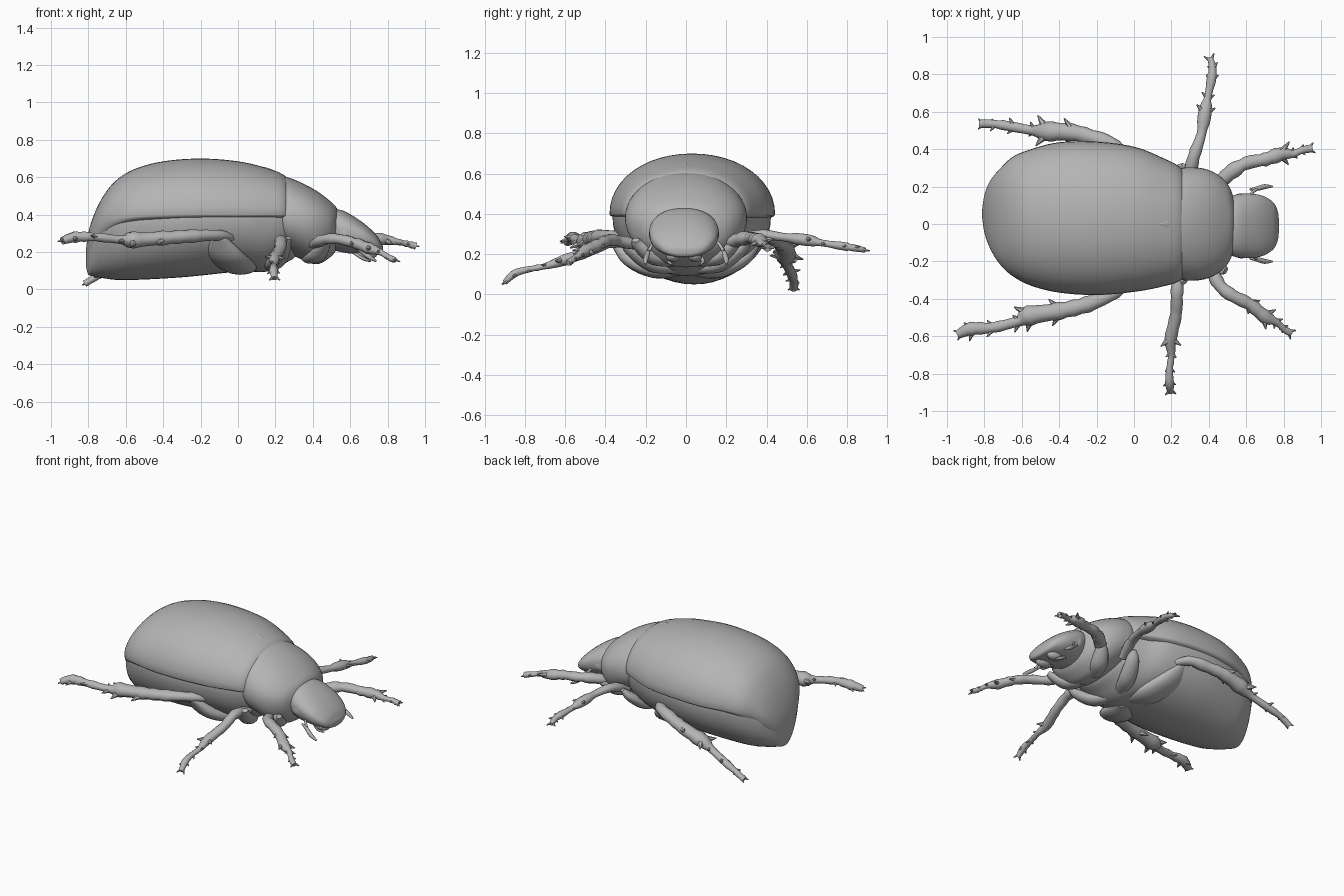
import bpy, bmesh, math, random
from mathutils import Vector

random.seed(4)
grey = bpy.data.materials.new("beetle grey")
grey.diffuse_color = (0.46, 0.46, 0.46, 1)


def refine(rows, steps):
    """Catmull-Rom interpolation of rows of numbers."""
    out = []
    for i in range(len(rows) - 1):
        a, b = rows[max(i - 1, 0)], rows[i]
        c, d = rows[i + 1], rows[min(i + 2, len(rows) - 1)]
        for s in range(steps):
            t = s / steps
            out.append([0.5 * (2 * q + (r - p) * t + (2 * p - 5 * q + 4 * r - w) * t * t
                               + (3 * q - p - 3 * r + w) * t ** 3)
                        for p, q, r, w in zip(a, b, c, d)])
    return out + [list(rows[-1])]


def skin(bm, rings):
    """Join rings of points into a closed surface."""
    vr = [[bm.verts.new(p) for p in ring] for ring in rings]
    n = len(vr[0])
    for a, b in zip(vr, vr[1:]):
        for i in range(n):
            bm.faces.new((a[i], a[(i + 1) % n], b[(i + 1) % n], b[i]))
    for ring in (vr[0], vr[-1]):
        mid = bm.verts.new(sum((v.co for v in ring), Vector()) / n)
        for i in range(n):
            bm.faces.new((ring[i], ring[(i + 1) % n], mid))


def finish(name, bm, angle=50):
    bmesh.ops.recalc_face_normals(bm, faces=bm.faces)
    me = bpy.data.meshes.new(name)
    bm.to_mesh(me)
    bm.free()
    for p in me.polygons:
        p.use_smooth = True
    me.set_sharp_from_angle(angle=math.radians(angle))
    me.materials.append(grey)
    ob = bpy.data.objects.new(name, me)
    bpy.context.collection.objects.link(ob)
    return ob


def hull(name, rows, power=1.0, steps=6, n=48):
    """Body part from stations: x, centre y, half width, middle z, height up, depth down."""
    rings = []
    for x, cy, hw, zm, up, down in refine(rows, steps):
        ring = []
        for i in range(n):
            c, s = math.cos(math.tau * i / n), math.sin(math.tau * i / n)
            y = cy + hw * math.copysign(abs(c) ** power, c)
            z = zm + (up if s > 0 else down) * math.copysign(abs(s) ** power, s)
            ring.append(Vector((x, y, z)))
        rings.append(ring)
    bm = bmesh.new()
    skin(bm, rings)
    return finish(name, bm)


def tube(bm, pts, steps=4, n=10, flat=1.0, jitter=0.0):
    """Round limb along points x, y, z, radius."""
    rows = refine(pts, steps)
    rings = []
    for i, (x, y, z, r) in enumerate(rows):
        t = (Vector(rows[min(i + 1, len(rows) - 1)][:3]) - Vector(rows[max(i - 1, 0)][:3])).normalized()
        side = t.cross(Vector((0, 0, 1))).normalized()
        up = side.cross(t)
        r = max(r, 0.003) * (1 + random.uniform(-jitter, jitter))
        rings.append([Vector((x, y, z)) + side * r * math.cos(math.tau * k / n)
                      + up * r * flat * math.sin(math.tau * k / n) for k in range(n)])
    skin(bm, rings)


def spine(bm, base, direction, length, r):
    tip = base + direction.normalized() * length
    tube(bm, [(*base, r), (*tip, 0.002)], 1, 6)


def leg(name, pts, spines_from):
    """Leg with spines along the shin and two claws on the last point."""
    bm = bmesh.new()
    tube(bm, pts, 4, 10, 0.85, 0.1)
    for i in range(spines_from, len(pts) - 1):
        p, q = Vector(pts[i][:3]), Vector(pts[i + 1][:3])
        t = (q - p).normalized()
        side = t.cross(Vector((0, 0, 1))).normalized()
        for s in (-1, 1):
            d = side * s + t * 0.8 + Vector((0, 0, random.uniform(-0.5, 0.5)))
            spine(bm, p - t * 0.01, d, pts[i][3] * random.uniform(1.7, 2.3), pts[i][3] * 0.7)
    end = Vector(pts[-1][:3])
    t = (end - Vector(pts[-2][:3])).normalized()
    side = t.cross(Vector((0, 0, 1))).normalized()
    for s in (-1, 1):
        spine(bm, end - t * 0.02, t + side * s * 0.8, 0.045, 0.012)
    return finish(name, bm)


def ball(name, loc, size):
    bm = bmesh.new()
    bmesh.ops.create_uvsphere(bm, u_segments=20, v_segments=12, radius=1)
    for v in bm.verts:
        v.co = Vector(loc) + Vector(a * b for a, b in zip(v.co, size))
    return finish(name, bm)


# Wing cases, belly, thorax shield and head
hull("wing_cases", [
    (-0.812, .055, .02, .20, .02, .03), (-0.80, .055, .10, .25, .055, .10),
    (-0.77, .05, .18, .31, .09, .14), (-0.72, .04, .252, .36, .14, .14),
    (-0.65, .04, .318, .38, .205, .10), (-0.55, .035, .365, .39, .255, .06),
    (-0.4, .035, .402, .395, .29, .05), (-0.2, .03, .41, .40, .30, .05),
    (0.0, .025, .388, .40, .285, .05), (0.15, .01, .345, .40, .25, .04),
    (0.25, 0, .30, .40, .208, .04), (0.29, 0, .22, .40, .14, .04)], 0.97)
hull("belly", [
    (-0.812, .055, .02, .17, .03, .05), (-0.80, .055, .09, .22, .06, .14),
    (-0.77, .05, .165, .27, .07, .20), (-0.72, .045, .24, .32, .08, .26),
    (-0.6, .04, .33, .38, .08, .33), (-0.3, .03, .392, .39, .1, .325),
    (0.0, .02, .372, .40, .1, .305), (0.15, 0, .32, .40, .1, .305),
    (0.25, 0, .28, .39, .08, .25), (0.31, 0, .22, .38, .08, .2), (0.34, 0, .12, .36, .05, .1)], 0.95)
hull("thorax_shield", [
    (0.20, 0, .16, .43, .155, .1), (0.235, 0, .285, .39, .217, .17),
    (0.33, 0, .302, .375, .20, .21), (0.42, 0, .28, .36, .167, .225),
    (0.49, 0, .228, .35, .125, .18), (0.525, 0, .165, .34, .10, .13),
    (0.542, 0, .09, .34, .06, .08)], 0.97)
hull("head", [
    (0.47, -.01, .14, .34, .09, .12), (0.55, -.01, .168, .32, .105, .12),
    (0.62, -.01, .172, .30, .09, .11), (0.69, -.01, .16, .275, .065, .09),
    (0.745, -.01, .125, .245, .04, .06), (0.768, -.01, .08, .225, .02, .035),
    (0.775, -.01, .03, .22, .01, .015)], 0.92)
hull("scutellum", [(0.14, .0, .01, .64, .015, .03), (0.18, 0, .04, .622, .02, .03),
                   (0.23, 0, .07, .597, .022, .03)], steps=3, n=16)

# Paired head parts and thighs
for s, side in ((1, "left"), (-1, "right")):
    ball(side + "_eye", (0.575, -.01 + s * 0.142, .30), (.045, .032, .045))
    ball(side + "_jaw", (0.69, -.01 + s * 0.055, .19), (.055, .035, .03))
    bm = bmesh.new()
    tube(bm, [(0.61, s * .13, .28, .010), (0.63, s * .165, .25, .008),
              (0.655, s * .185, .215, .009)], 3, 8)
    tube(bm, [(0.62, s * .185, .23, .005), (0.66, s * .19, .205, .012),
              (0.70, s * .20, .175, .013), (0.74, s * .20, .15, .005)], 3, 8)
    finish(side + "_antenna", bm)
    bm = bmesh.new()
    tube(bm, [(0.62, s * .06, .2, .012), (0.67, s * .085, .165, .010), (0.71, s * .07, .15, .004)], 3, 8)
    finish(side + "_mouth_feeler", bm)
    # Thighs pressed against the underside
    bm = bmesh.new()
    tube(bm, [(0.06, s * .04, .115, .05), (0.0, s * .15, .13, .10),
              (-0.07, s * .27, .19, .10), (-0.10, s * .35, .265, .05), (-0.11, s * .38, .295, .015)], 5, 16, 0.5)
    finish(side + "_hind_thigh", bm)
    bm = bmesh.new()
    tube(bm, [(0.16, s * .06, .13, .04), (0.20, s * .17, .15, .055),
              (0.24, s * .27, .22, .045), (0.27, s * .31, .275, .02)], 5, 14, 0.7)
    finish(side + "_middle_thigh", bm)
    bm = bmesh.new()
    tube(bm, [(0.38, s * .06, .17, .045), (0.42, s * .16, .185, .055),
              (0.46, s * .23, .24, .04), (0.49, s * .25, .27, .02)], 5, 14, 0.7)
    finish(side + "_front_thigh", bm)

# Lower legs, each in its own pose
leg("left_front_leg", [
    (0.44, .2, .25, .03), (0.51, .27, .275, .04), (0.60, .325, .28, .033), (0.70, .345, .275, .035),
    (0.79, .375, .265, .037), (0.85, .375, .255, .020), (0.90, .395, .245, .02), (0.95, .405, .232, .022)], 4)
leg("right_front_leg", [
    (0.40, -.22, .24, .03), (0.46, -.33, .265, .035), (0.53, -.385, .27, .033), (0.62, -.43, .25, .033),
    (0.70, -.495, .22, .036), (0.76, -.525, .20, .020), (0.80, -.56, .175, .018), (0.84, -.585, .155, .018)], 3)
leg("left_middle_leg", [
    (0.29, .23, .25, .03), (0.32, .36, .295, .033), (0.36, .48, .285, .028), (0.38, .60, .27, .034),
    (0.395, .68, .255, .020), (0.415, .78, .24, .024), (0.42, .84, .23, .02), (0.405, .89, .22, .014)], 3)
leg("right_middle_leg", [
    (0.24, -.23, .24, .03), (0.23, -.36, .26, .033), (0.225, -.48, .215, .030), (0.195, -.62, .165, .034),
    (0.20, -.70, .14, .02), (0.19, -.78, .125, .018), (0.19, -.85, .105, .022), (0.195, -.90, .06, .016)], 3)
leg("left_hind_leg", [
    (-0.02, .32, .27, .02), (-0.10, .415, .285, .035), (-0.20, .455, .265, .042), (-0.33, .49, .235, .044),
    (-0.47, .495, .19, .05), (-0.54, .50, .155, .025), (-0.65, .52, .11, .026), (-0.75, .535, .07, .022),
    (-0.82, .535, .03, .022)], 3)
leg("right_hind_leg", [
    (-0.02, -.29, .27, .02), (-0.10, -.365, .29, .035), (-0.25, -.43, .285, .042), (-0.40, -.465, .275, .045),
    (-0.56, -.49, .265, .052), (-0.62, -.52, .265, .03), (-0.76, -.555, .28, .028), (-0.87, -.56, .28, .035),
    (-0.94, -.59, .26, .022)], 3)
